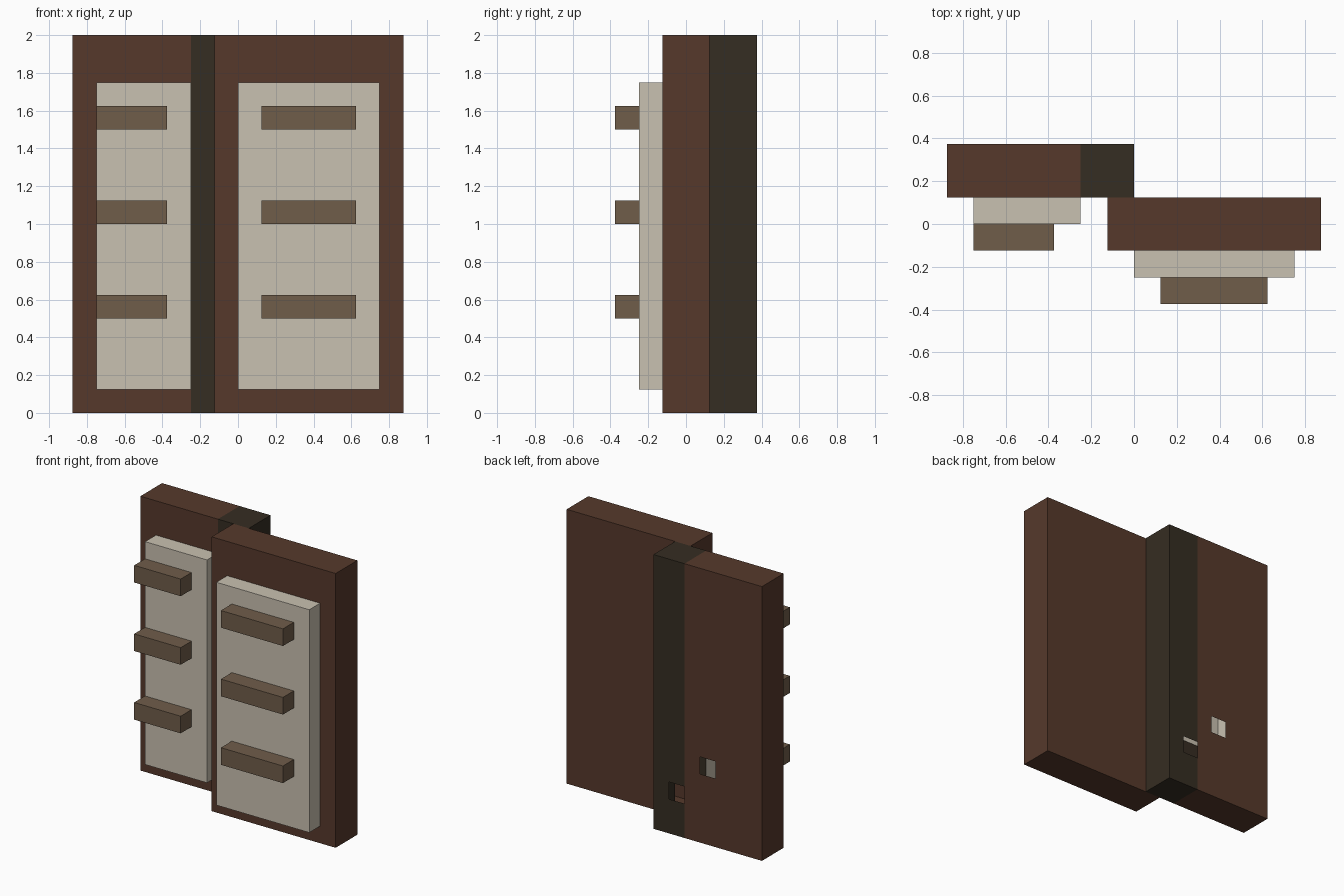
import bpy
import bmesh
from itertools import product
from mathutils import Vector

UNIT = 0.125                      # size of one building block
ORIGIN = Vector((-7, -3, 0))      # block grid corner

cube = bpy.data.objects.get("Cube")
if cube:
    bpy.data.objects.remove(cube, do_unlink=True)


def make_material(name, rgb):
    """Flat material from 0-255 display colour, stored as linear."""
    linear = [((c / 255 + 0.055) / 1.055) ** 2.4 for c in rgb]
    mat = bpy.data.materials.new(name)
    mat.use_nodes = True
    mat.diffuse_color = (*linear, 1)
    mat.node_tree.nodes["Principled BSDF"].inputs["Base Color"].default_value = (*linear, 1)
    return mat


brown = make_material("red brown wood", (86, 57, 43))
dark = make_material("dark wood", (53, 45, 34))
cream = make_material("cream paper", (201, 193, 177))
tan = make_material("tan wood", (112, 93, 74))

# Parts as block boxes: name, material, low corner, high corner
parts = [
    ("back_panel", brown, (0, 4, 0), (5, 6, 16)),
    ("back_panel_edge", dark, (5, 4, 0), (7, 6, 16)),
    ("front_panel", brown, (6, 2, 0), (14, 4, 16)),
    ("back_paper", cream, (1, 3, 1), (5, 4, 14)),
    ("front_paper", cream, (7, 1, 1), (13, 2, 14)),
]
for label, z in (("lower", 4), ("middle", 8), ("upper", 12)):
    parts.append((label + "_back_slat", tan, (1, 2, z), (4, 3, z + 1)))
    parts.append((label + "_front_slat", tan, (8, 0, z), (12, 1, z + 1)))


def cells(low, high):
    return set(product(*(range(a, b) for a, b in zip(low, high))))


filled = set().union(*(cells(low, high) for _, _, low, high in parts))

# Two small openings in the rear skin
openings = {(5, 5, 2), (3, 5, 4)}


def build_part(name, mat, low, high):
    """Hollow box skin, open wherever it touches another part."""
    bm = bmesh.new()
    for cell in sorted(cells(low, high)):
        for axis, side in product(range(3), (0, 1)):
            neighbour = list(cell)
            neighbour[axis] += 2 * side - 1
            if tuple(neighbour) in filled:
                continue
            if axis == 1 and side == 1 and cell in openings:
                continue
            u, v = Vector(), Vector()
            u[(axis + 1) % 3] = 1
            v[(axis + 2) % 3] = 1
            base = Vector(cell) + ORIGIN
            base[axis] += side
            ring = [base, base + u, base + u + v, base + v]
            if side == 0:
                ring.reverse()
            bm.faces.new([bm.verts.new(p * UNIT) for p in ring])
    bmesh.ops.remove_doubles(bm, verts=bm.verts[:], dist=UNIT / 100)
    mesh = bpy.data.meshes.new(name)
    bm.to_mesh(mesh)
    bm.free()
    mesh.materials.append(mat)
    bpy.context.collection.objects.link(bpy.data.objects.new(name, mesh))


for part in parts:
    build_part(*part)
